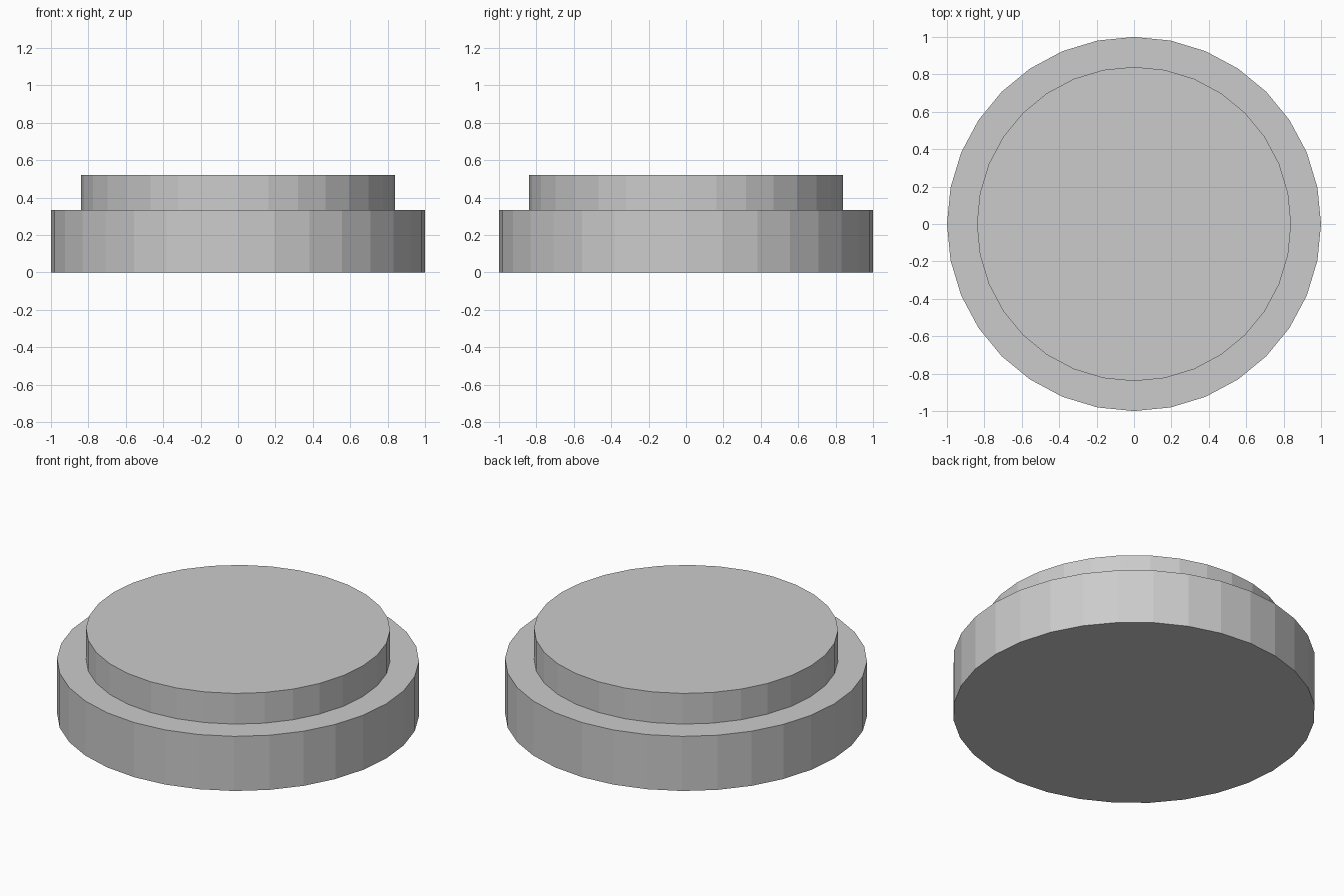
import bpy
import bmesh
from math import cos, sin, pi

if "Cube" in bpy.data.objects:
    bpy.data.objects.remove(bpy.data.objects["Cube"])

SIDES = 32

# Stepped disc: (radius, height) profile from the bottom rim to the top rim
profile = [(1.0, 0.0), (1.0, 0.333), (0.84, 0.333), (0.84, 0.52)]

bm = bmesh.new()
rings = [[bm.verts.new((r * cos(2 * pi * i / SIDES), r * sin(2 * pi * i / SIDES), z))
          for i in range(SIDES)] for r, z in profile]

# Walls and ledge
for low, high in zip(rings, rings[1:]):
    for i in range(SIDES):
        j = (i + 1) % SIDES
        bm.faces.new((low[i], low[j], high[j], high[i]))

# Bottom and top caps
bm.faces.new(rings[0][::-1])
bm.faces.new(rings[-1])

mesh = bpy.data.meshes.new("stepped_disc")
bm.to_mesh(mesh)
bm.free()
disc = bpy.data.objects.new("stepped_disc", mesh)
bpy.context.collection.objects.link(disc)
